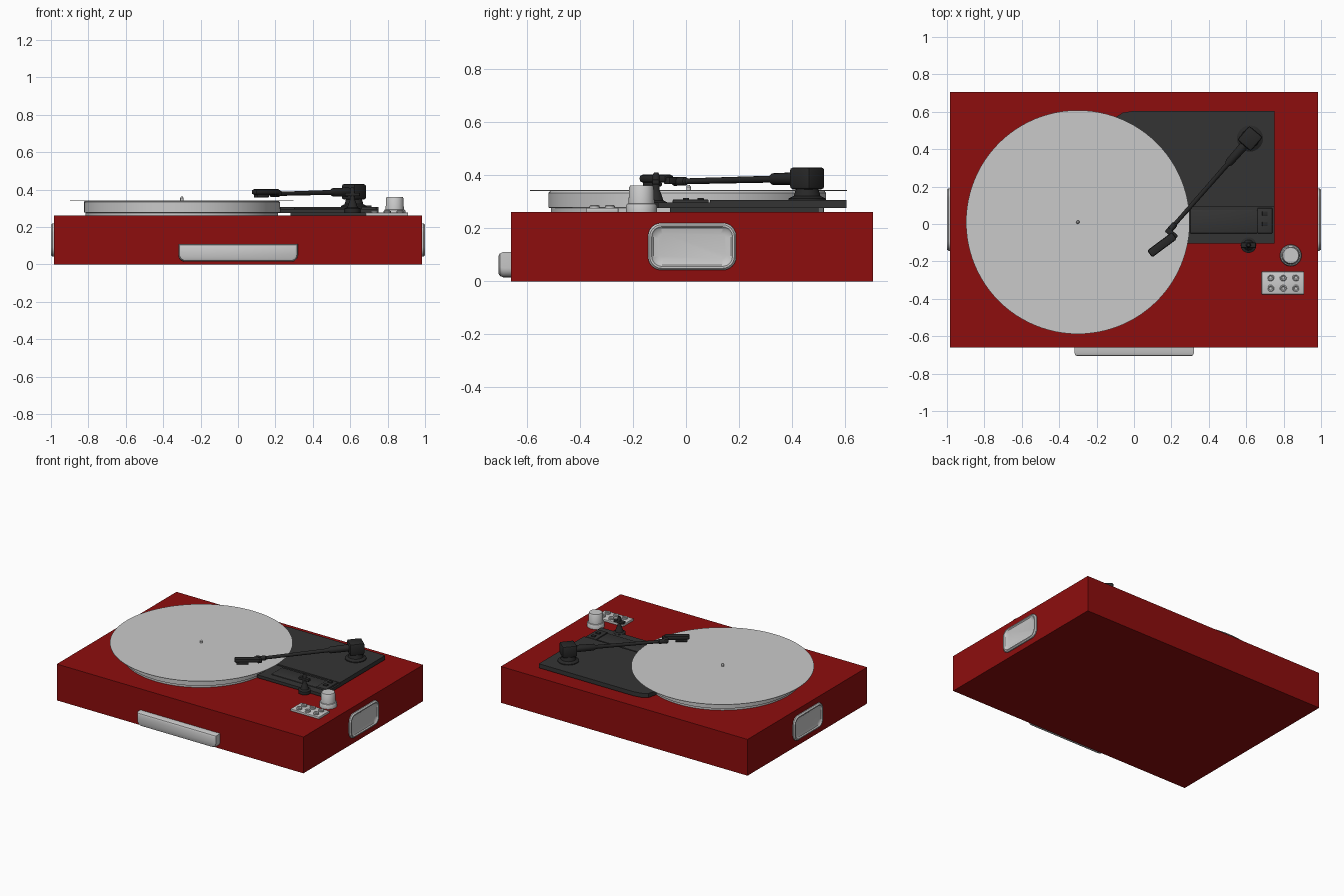
import bpy, bmesh, math
from mathutils import Vector

if "Cube" in bpy.data.objects:
    bpy.data.objects.remove(bpy.data.objects["Cube"])


def material(name, rgb):
    m = bpy.data.materials.new(name)
    m.diffuse_color = (*rgb, 1)
    m.use_nodes = True
    m.node_tree.nodes["Principled BSDF"].inputs["Base Color"].default_value = m.diffuse_color
    return m


RED = material("deep red", (0.27, 0.004, 0.004))
GREY = material("light grey", (0.59, 0.59, 0.59))
DARK = material("charcoal", (0.034, 0.034, 0.034))
BLACK = material("soft black", (0.021, 0.021, 0.021))


def finish(name, bm, mat, smooth=True):
    bmesh.ops.recalc_face_normals(bm, faces=bm.faces)
    me = bpy.data.meshes.new(name)
    bm.to_mesh(me)
    bm.free()
    me.materials.append(mat)
    ob = bpy.data.objects.new(name, me)
    bpy.context.collection.objects.link(ob)
    if smooth:
        bpy.ops.object.select_all(action='DESELECT')
        ob.select_set(True)
        bpy.context.view_layer.objects.active = ob
        bpy.ops.object.shade_smooth_by_angle(angle=math.radians(35))
    return ob


def loft(name, rings, mat, smooth=True):
    """Skin a list of equal-length point rings and cap both ends."""
    bm = bmesh.new()
    vs = [[bm.verts.new(p) for p in ring] for ring in rings]
    n = len(vs[0])
    for a, b in zip(vs, vs[1:]):
        for i in range(n):
            bm.faces.new((a[i], a[(i + 1) % n], b[(i + 1) % n], b[i]))
    bm.faces.new(vs[0])
    bm.faces.new(vs[-1])
    return finish(name, bm, mat, smooth)


def lathe(name, x, y, profile, mat, sides=32):
    """Round part on a vertical axis; profile holds (radius, z)."""
    ang = [2 * math.pi * i / sides for i in range(sides)]
    return loft(name, [[(x + r * math.cos(a), y + r * math.sin(a), z) for a in ang]
                       for r, z in profile], mat)


def rod(name, p, q, profile, mat, sides=16):
    """Round part from p to q; profile holds (fraction along, radius)."""
    p, q = Vector(p), Vector(q)
    d = (q - p).normalized()
    u = d.cross(Vector((0, 0, 1))).normalized()
    v = u.cross(d)
    ang = [2 * math.pi * i / sides for i in range(sides)]
    return loft(name, [[p.lerp(q, t) + r * (math.cos(a) * u + math.sin(a) * v) for a in ang]
                       for t, r in profile], mat)


def box(name, lo, hi, mat, bevel=0.0, turn=0.0):
    bm = bmesh.new()
    bmesh.ops.create_cube(bm, size=1)
    for v in bm.verts:
        v.co = Vector([c * (b - a) for c, a, b in zip(v.co, lo, hi)])
    if bevel:
        bmesh.ops.bevel(bm, geom=bm.edges[:], offset=bevel, segments=2,
                        profile=0.5, affect='EDGES')
    ob = finish(name, bm, mat, bevel > 0)
    ob.location = [(a + b) / 2 for a, b in zip(lo, hi)]
    ob.rotation_euler.z = turn
    return ob


def rounded_rect(w, h, r, seg=6):
    pts = []
    for k, (sx, sy) in enumerate(((1, 1), (-1, 1), (-1, -1), (1, -1))):
        for i in range(seg + 1):
            a = math.pi / 2 * (k + i / seg)
            pts.append((sx * (w / 2 - r) + r * math.cos(a), sy * (h / 2 - r) + r * math.sin(a)))
    return pts


# Plinth
box("plinth", (-0.985, -0.66, 0), (0.985, 0.705, 0.262), RED)

# Side grips: rounded plates with a raised rim and shallow dish
for side, label in ((1, "right"), (-1, "left")):
    rings = []
    for inset, x in ((0, 0.975), (0, 0.992), (0.007, 1.0), (0.014, 1.0), (0.02, 0.993), (0.04, 0.988)):
        rings.append([(side * x, 0.023 + y, 0.131 + z) for y, z in
                      rounded_rect(0.333 - 2 * inset, 0.178 - 2 * inset, 0.05 - inset * 0.8)])
    loft(label + "_grip", rings, GREY)

# Front handle: bar with rounded lower ends and a softened outer edge
rings = []
for y, inset in ((-0.655, 0), (-0.69, 0), (-0.702, 0.005), (-0.707, 0.014)):
    ring = [(-0.318 + inset, y, 0.11 - inset), (0.32 - inset, y, 0.11 - inset)]
    r = 0.035
    for cx, start in ((0.32 - inset - r, 0), (-0.318 + inset + r, -90)):
        for i in range(6):
            a = math.radians(start - 18 * i)
            ring.append((cx + r * math.cos(a), y, 0.015 + inset + r + r * math.sin(a)))
    rings.append(ring)
loft("front_handle", rings, GREY)

# Platter, thin disc on top and spindle
lathe("platter", -0.3, 0.005, [(0.515, 0.26), (0.515, 0.276), (0.524, 0.278),
                               (0.524, 0.333), (0.518, 0.34)], GREY, 96)
lathe("disc", -0.3, 0.01, [(0.598, 0.341), (0.598, 0.344)], GREY, 96)
lathe("spindle", -0.3, 0.01, [(0.009, 0.34), (0.009, 0.356), (0.004, 0.363)], GREY, 16)


# Arm deck: plate hugging the platter, with a lower front shelf
def deck(name, y0, y1, z0, z1, extra):
    a0, a1 = (math.asin(y / 0.535) for y in (y0, y1))
    arc = [(-0.3 + 0.535 * math.cos(a0 + (a1 - a0) * i / 20),
            0.535 * math.sin(a0 + (a1 - a0) * i / 20)) for i in range(21)]
    pts = arc + extra
    return loft(name, [[(x, y, z) for x, y in pts] for z in (z0, z1)], DARK, False)


deck("arm_deck", 0.09, 0.503, 0.276, 0.306,
     [(-0.1, 0.57), (-0.06, 0.595), (0.0, 0.605), (0.752, 0.605), (0.752, 0.09)])
deck("deck_shelf", -0.105, 0.09, 0.276, 0.297, [(0.752, 0.09), (0.752, -0.105)])
box("deck_foot", (0.28, -0.06, 0.255), (0.71, 0.5, 0.28), DARK)
box("shelf_ridge", (0.3, -0.05, 0.29), (0.66, 0.075, 0.302), DARK, 0.003)
box("switch_block", (0.66, -0.05, 0.29), (0.74, 0.085, 0.308), DARK, 0.003)
for y in (0.0, 0.055):
    box("switch", (0.685, y - 0.012, 0.3), (0.715, y + 0.012, 0.315), BLACK, 0.003)

# Lift post at the front edge of the deck
lathe("lift_post", 0.612, -0.113, [(0.042, 0.276), (0.042, 0.298), (0.028, 0.305), (0.018, 0.335),
                                   (0.013, 0.345), (0.013, 0.4), (0.008, 0.41)], BLACK, 20)
box("lift_crossbar", (0.572, -0.128, 0.365), (0.652, -0.1, 0.383), BLACK, 0.004)

# Tonearm pivot
turn = math.atan2(0.45, 0.384)
lathe("pivot_base", 0.62, 0.457, [(0.07, 0.3), (0.07, 0.312), (0.05, 0.322), (0.042, 0.35)], BLACK)
box("pivot_head", (0.57, 0.409, 0.346), (0.67, 0.505, 0.43), BLACK, 0.012, turn)

# Tonearm tube with sleeve and front collar
rod("tonearm", (0.6, 0.433, 0.388), (0.18, -0.045, 0.376),
    [(0, 0.024), (0.22, 0.022), (0.24, 0.013), (0.9, 0.011), (0.91, 0.016), (1, 0.016)], BLACK)

# Headshell with cartridge and finger lift
shell_turn = math.atan2(0.107, 0.144)
box("headshell", (0.067, -0.134, 0.372), (0.233, -0.088, 0.402), BLACK, 0.011, shell_turn)
box("cartridge", (0.085, -0.145, 0.357), (0.165, -0.109, 0.376), BLACK, 0.006, shell_turn)
box("shell_collar", (0.165, -0.066, 0.366), (0.235, -0.036, 0.394), BLACK, 0.006, -0.72)

# Speed knob
lathe("knob", 0.838, -0.168, [(0.058, 0.26), (0.058, 0.285), (0.054, 0.292), (0.049, 0.294),
                              (0.046, 0.355), (0.042, 0.361)], GREY)

# Button panel: two rows of three
box("button_panel", (0.682, -0.376, 0.258), (0.91, -0.255, 0.277), GREY, 0.004)
for x in (0.73, 0.798, 0.866):
    for y in (-0.287, -0.345):
        lathe("button", x, y, [(0.019, 0.27), (0.019, 0.284), (0.014, 0.288),
                               (0.008, 0.283)], GREY, 16)
